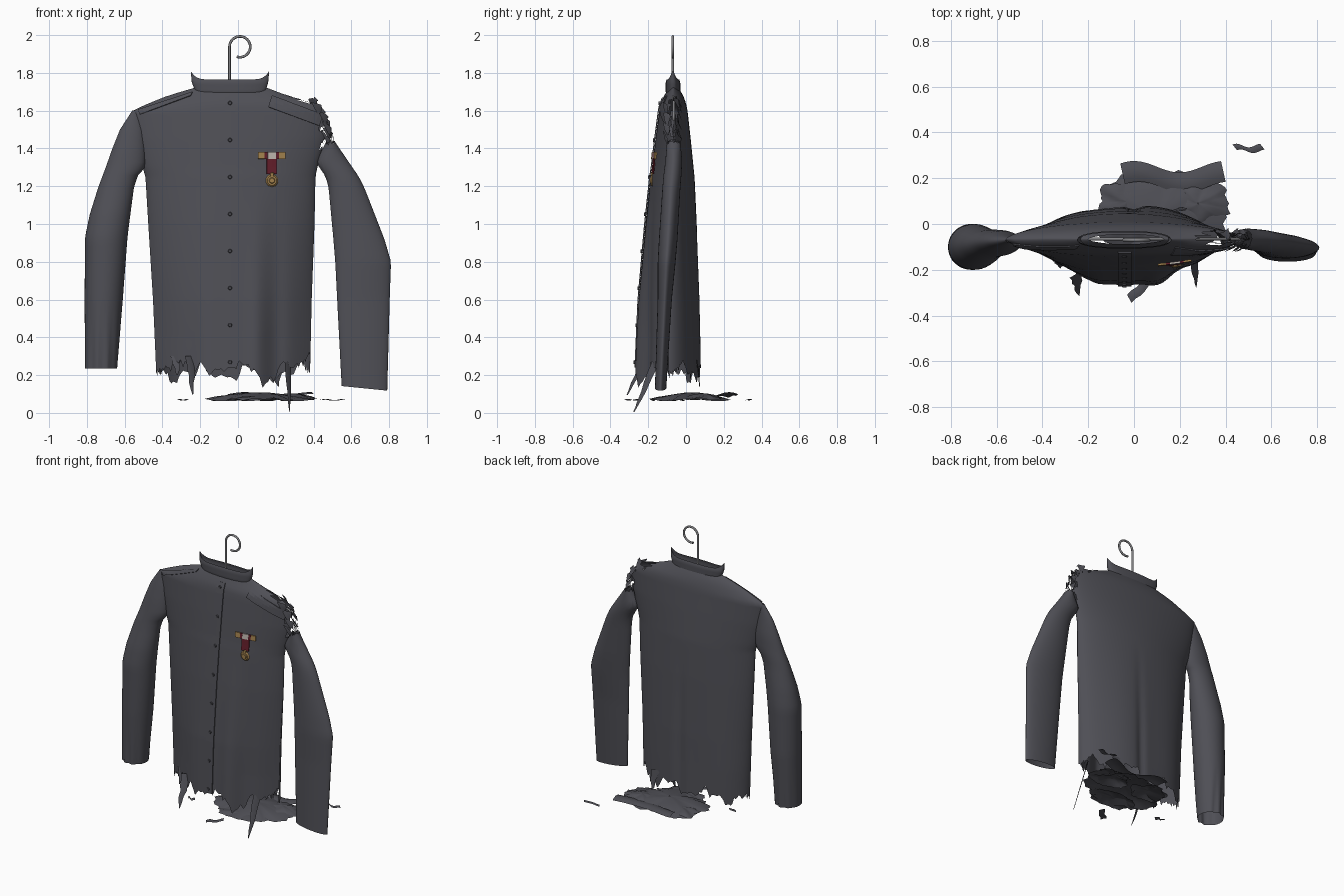
import bpy, bmesh, math, random
from mathutils import Vector

random.seed(4)
if "Cube" in bpy.data.objects:
    bpy.data.objects.remove(bpy.data.objects["Cube"])


def material(name, r, g, b):
    m = bpy.data.materials.new(name)
    m.use_nodes = True
    m.diffuse_color = (r, g, b, 1)
    m.node_tree.nodes["Principled BSDF"].inputs["Base Color"].default_value = (r, g, b, 1)
    return m


CLOTH = material("grey cloth", .078, .078, .092)
DARK = material("dark button", .06, .06, .07)
STEEL = material("steel wire", .22, .22, .23)
GOLD = material("dull gold", .36, .22, .075)
RED = material("deep red ribbon", .12, .012, .022)
WHITE = material("off white", .5, .45, .41)


def finish(name, bm, mat, smooth=True):
    bmesh.ops.recalc_face_normals(bm, faces=bm.faces[:])
    me = bpy.data.meshes.new(name)
    bm.to_mesh(me)
    bm.free()
    me.materials.append(mat)
    if smooth:
        me.polygons.foreach_set("use_smooth", [True] * len(me.polygons))
    ob = bpy.data.objects.new(name, me)
    bpy.context.collection.objects.link(ob)
    return ob


def lerp_table(table, z):
    """Row of a (z, values...) table interpolated at height z."""
    if z <= table[0][0]:
        return table[0][1:]
    for a, b in zip(table, table[1:]):
        if z <= b[0]:
            f = (z - a[0]) / (b[0] - a[0])
            return [p + (q - p) * f for p, q in zip(a[1:], b[1:])]
    return table[-1][1:]


def grid_mesh(rows, closed=False):
    bm = bmesh.new()
    vs = [[bm.verts.new(p) for p in row] for row in rows]
    n = len(rows[0])
    for a, b in zip(vs, vs[1:]):
        for i in range(n if closed else n - 1):
            j = (i + 1) % n
            bm.faces.new((a[i], a[j], b[j], b[i]))
    return bm


def loft(table, n, steps, bottom, top, power, shape=None):
    """Tube with lens sections (z, x0, x1, y0, y1) and ragged ends."""
    ends = []
    for i in range(n):
        t = math.tau * i / n
        ends.append((t, bottom(t), top(t)))
    rows = []
    for k in range(steps + 1):
        row = []
        for t, lo, hi in ends:
            z = lo + (hi - lo) * k / steps
            x0, x1, y0, y1 = lerp_table(table, z)
            s = math.sin(t)
            x = (x0 + x1) / 2 + (x1 - x0) / 2 * math.cos(t)
            y = (y0 + y1) / 2 + (y1 - y0) / 2 * math.copysign(abs(s) ** power(z, s), s)
            row.append((x, y + (shape(x, y, z, s) if shape else 0), z))
        rows.append(row)
    return grid_mesh(rows, True)


# Torso: open cloth shell with a ragged hem and a torn left shoulder
TORSO = [(.15, -.43, .38, -.27, .08), (.6, -.45, .39, -.25, .072),
         (1.0, -.475, .405, -.215, .058), (1.25, -.49, .41, -.188, .045),
         (1.3, -.505, .42, -.18, .04), (1.45, -.54, .46, -.162, .025),
         (1.6, -.56, .48, -.142, .008), (1.64, -.47, .42, -.134, 0),
         (1.68, -.37, .26, -.115, -.015), (1.73, -.2, .13, -.088, -.045)]
HEM = [(-.43, .21), (-.36, .24), (-.31, .29), (-.24, .23), (-.2, .28), (-.15, .2),
       (-.06, .25), (.02, .26), (.08, .24), (.14, .15), (.19, .19), (.24, .28),
       (.31, .25), (.38, .31)]


def torso_power(z, s):
    """The front narrows towards a keel low down; the back stays full."""
    low = max(0, min(1, (1.3 - z) / .9))
    return 1.2 + .8 * low if s < 0 else 1.2 - .15 * low


def folds(x, y, z, s):
    low = max(0, min(1, (1.2 - z) / .8))
    if s < 0:
        return low * (.016 * math.exp(-((x - .2) / .05) ** 2) - .016 * math.exp(-((x - .1) / .05) ** 2)
                      - .012 * math.exp(-((x + .17) / .06) ** 2))
    return -.014 * low * math.exp(-(x / .03) ** 2) + .006 * low * s * math.sin(x * 14)


def hem(t):
    x = -.025 + .405 * math.cos(t)
    jag = random.choice((-.035, 0, .02)) * random.random()
    if math.sin(t) < 0:
        return lerp_table(HEM, x)[0] + jag
    return .215 + .03 * math.sin(x * 23) + .02 * math.sin(x * 61) + jag


bm = loft(TORSO, 160, 80, hem, lambda t: 1.73, torso_power, folds)
torn = []
for f in bm.faces:
    c = f.calc_center_median()
    edge = .45 + .018 * math.sin(c.z * 70) + .01 * math.sin(c.z * 170)
    gap = .02 + .012 * math.sin(c.x * 60)
    if c.z > 1.4 and c.x > edge or c.z > 1.58 and c.x > .27 and abs(c.y + .06) < gap:
        torn.append(f)
bmesh.ops.delete(bm, geom=torn, context="FACES")
finish("torso", bm, CLOTH)


def front_y(x, z):
    x0, x1, y0, y1 = lerp_table(TORSO, z)
    u = max(-1, min(1, (2 * x - x0 - x1) / (x1 - x0)))
    y = (y0 + y1) / 2 - (y1 - y0) / 2 * (1 - u * u) ** (torso_power(z, -1) / 2)
    return y + folds(x, y, z, -1)


# Sleeves
ARM_R = [(.235, -.81, -.64, -.19, -.02), (.6, -.812, -.61, -.2, 0), (.93, -.81, -.585, -.2, 0),
         (1.05, -.785, -.57, -.185, -.01), (1.2, -.738, -.55, -.155, -.025),
         (1.26, -.715, -.528, -.145, -.025), (1.3, -.7, -.49, -.14, -.025),
         (1.4, -.665, -.49, -.125, -.03), (1.5, -.625, -.5, -.105, -.045), (1.6, -.56, -.53, -.08, -.06)]
ARM_L = [(.12, .55, .79, -.165, -.105), (.6, .525, .803, -.15, -.075), (.8, .515, .81, -.15, -.055),
         (.92, .505, .775, -.143, -.045), (1.19, .48, .67, -.125, -.03), (1.25, .465, .64, -.12, -.025),
         (1.33, .41, .585, -.11, -.02), (1.44, .47, .51, -.10, -.03)]


def creases(x, y, z, s):
    return .007 * math.sin(x * 120) * max(0, (.6 - z) / .4) * abs(s)


finish("right_sleeve", loft(ARM_R, 40, 40, lambda t: .235, lambda t: 1.6,
                            lambda z, s: 1.0, creases), CLOTH)
finish("left_sleeve", loft(ARM_L, 40, 40, lambda t: .13 - .012 * math.cos(t),
                           lambda t: 1.42 + .025 * random.random(), lambda z, s: 1.1), CLOTH)

# Stand collar with raised side points, and its front facing band
COLLAR = [(1.67, -.19, .11, -.1, -.035), (1.7, -.225, .145, -.108, -.03),
          (1.75, -.245, .16, -.108, -.03), (1.81, -.25, .165, -.085, -.055)]
finish("collar", loft(COLLAR, 64, 8, lambda t: 1.682 + .018 * math.cos(t) ** 4,
                      lambda t: 1.765 + .045 * abs(math.cos(t)) ** 9, lambda z, s: .7), CLOTH)


def patch(name, corners, nx, nz, lift, mat, thick=.006):
    """Plate following the chest; corners are (x, z) lower left, lower right, upper right, upper left."""
    a, b, c, d = [Vector(p) for p in corners]
    rows = []
    for k in range(nz + 1):
        lo, hi = a.lerp(d, k / nz), b.lerp(c, k / nz)
        pts = [lo.lerp(hi, i / nx) for i in range(nx + 1)]
        rows.append([(p.x, front_y(p.x, p.y) - lift, p.y) for p in pts])
    ob = finish(name, grid_mesh(rows), mat, False)
    mod = ob.modifiers.new("thickness", "SOLIDIFY")
    mod.thickness = thick
    mod.offset = 0


def rect(x0, x1, z0, z1):
    return [(x0, z0), (x1, z0), (x1, z1), (x0, z1)]


patch("button_placket", rect(-.07, -.012, .24, 1.67), 2, 40, .004, CLOTH)
patch("left_shoulder_strap", [(.16, 1.62), (.43, 1.52), (.45, 1.58), (.18, 1.68)], 12, 4, .006, CLOTH)
patch("right_shoulder_strap", [(-.52, 1.58), (-.25, 1.68), (-.24, 1.70), (-.53, 1.605)], 12, 3, .005, CLOTH)


def disc(name, x, z, r, depth, lift, mat, sides=16):
    bm = bmesh.new()
    bmesh.ops.create_cone(bm, cap_ends=True, segments=sides, radius1=r * .75, radius2=r, depth=depth)
    for v in bm.verts:
        px, py, pz = v.co
        v.co = (x + px, front_y(x, z) - lift + pz, z + py)
    finish(name, bm, mat, False)


for i in range(8):
    disc("button_%d" % (i + 1), -.042, 1.64 - i * .196, .011, .006, .009, DARK)

# Medal: ribbon bar, ribbon and disc
stops = [.105, .14, .157, .2, .217, .25]
for i, mat in enumerate((GOLD, RED, WHITE, RED, GOLD)):
    patch("medal_bar_%d" % (i + 1), rect(stops[i], stops[i + 1], 1.345, 1.38), 1, 1, .012, mat, .009)
patch("medal_ribbon", rect(.152, .205, 1.265, 1.345), 2, 2, .009, RED)
disc("medal_link", .18, 1.262, .012, .008, .013, GOLD)
disc("medal_disc", .18, 1.23, .034, .008, .01, GOLD, 10)
disc("medal_centre", .18, 1.23, .017, .006, .016, GOLD, 10)


# Wire hanger
def wire(name, pts, r, mat):
    cu = bpy.data.curves.new(name, "CURVE")
    cu.dimensions = "3D"
    cu.bevel_depth = r
    cu.bevel_resolution = 3
    cu.use_fill_caps = True
    sp = cu.splines.new("POLY")
    sp.points.add(len(pts) - 1)
    for p, q in zip(sp.points, pts):
        p.co = (*q, 1)
    cu.materials.append(mat)
    bpy.context.collection.objects.link(bpy.data.objects.new(name, cu))


loop = [(.01 - .055 * math.cos(a), -.07, 1.938 + .055 * math.sin(a))
        for a in [math.radians(i * 12) for i in range(25)]]
wire("hanger_hook", [(-.045, -.07, 1.7)] + loop, .007, STEEL)
wire("hanger_frame", [(-.045, -.065, 1.7), (-.45, -.065, 1.59), (-.46, -.065, 1.56),
                      (.46, -.065, 1.55), (.45, -.065, 1.58), (-.045, -.065, 1.7)], .007, STEEL)


# Torn strips and flaps: tapering blades
def blade(name, root, tip, width, side=(1, 0, 0), steps=6):
    root, tip, side = Vector(root), Vector(tip), Vector(side)
    rows = []
    for k in range(steps + 1):
        f = k / steps
        c = root.lerp(tip, f) + side * random.uniform(-.12, .12) * width
        w = side * (width * (1 - f) ** .7 / 2 + .002)
        rows.append([c - w, c + Vector((0, -.005, 0)), c + w])
    finish(name, grid_mesh(rows), CLOTH)


blade("hem_strip_left", (.265, -.135, .32), (.272, -.275, .005), .06, (.6, .8, 0))
blade("hem_strip_right", (-.255, -.215, .3), (-.24, -.31, .095), .06, (.8, .6, 0))
blade("hem_strip_front", (-.33, -.16, .3), (-.32, -.19, .2), .05)
blade("hem_strip_back", (.2, .06, .28), (.21, .075, .14), .06)
for i in range(8):
    a = i / 7
    root = Vector((.39 + .075 * math.sin(a * 2), -.03 - .08 * (i % 2), 1.625 - .17 * a))
    tip = root + Vector((.03, random.uniform(.01, .04) * (1 - 2 * (i % 2)) * -1, .035 - .04 * a))
    blade("shoulder_flap_%d" % (i + 1), root, tip, .085, (.45, .25, -.85))
for i in range(4):
    wire("loose_thread_%d" % (i + 1), [(.47 + i * .007, -.08 + i * .015, 1.55 - i * .02),
                                       (.49 + i * .004, -.07, 1.48), (.46 + i * .015, -.06, 1.42)], .0015, CLOTH)


# Fallen cloth on the ground
def scrap(name, x, y, z, rx, ry, height, rings=5, n=44):
    ph = random.uniform(0, 6)
    jag = [1 + .09 * math.sin(5 * i / n * math.tau + ph) + random.uniform(-.1, .06) for i in range(n)]
    rows = []
    for k in range(rings + 1):
        f = max(k / rings, .02)
        row = []
        for i in range(n):
            a = math.tau * i / n
            lift = height * (1 - f * f) + .006 * f * math.sin(4 * a + ph + 5 * f)
            row.append((x + rx * f * jag[i] * math.cos(a), y + ry * f * jag[i] * math.sin(a), z + lift))
        rows.append(row)
    finish(name, grid_mesh(rows, True), CLOTH)


def ribbon(name, x0, x1, y, width, wave, z, slope=0.0, lift=.003, steps=20):
    rows = []
    for k in range(steps + 1):
        f = k / steps
        cy = y + wave * math.sin(f * 7 + .6) + slope * (f - .5)
        cz = z + lift * math.sin(f * 8)
        rows.append([(x0 + (x1 - x0) * f - .02 * j, cy + width * (j - .5), cz + lift * j * (1 - j) * 4)
                     for j in (0, .25, .5, .75, 1)])
    finish(name, grid_mesh(rows), CLOTH)


scrap("fallen_cloth", .11, .03, .068, .28, .2, .04)
scrap("fallen_piece_left", -.03, .1, .073, .13, .09, .02)
scrap("fallen_piece_right", .28, .09, .073, .14, .1, .03)
scrap("fallen_piece_front", .1, -.1, .068, .17, .09, .02)
ribbon("fallen_fold", -.04, .4, .205, .09, .025, .09, 0, .01)
ribbon("scrap_back", .45, .57, .33, .025, .008, .068)
ribbon("scrap_front", -.01, .07, -.29, .035, .005, .068, .08)
ribbon("scrap_side", -.31, -.26, -.1, .025, .005, .068)
